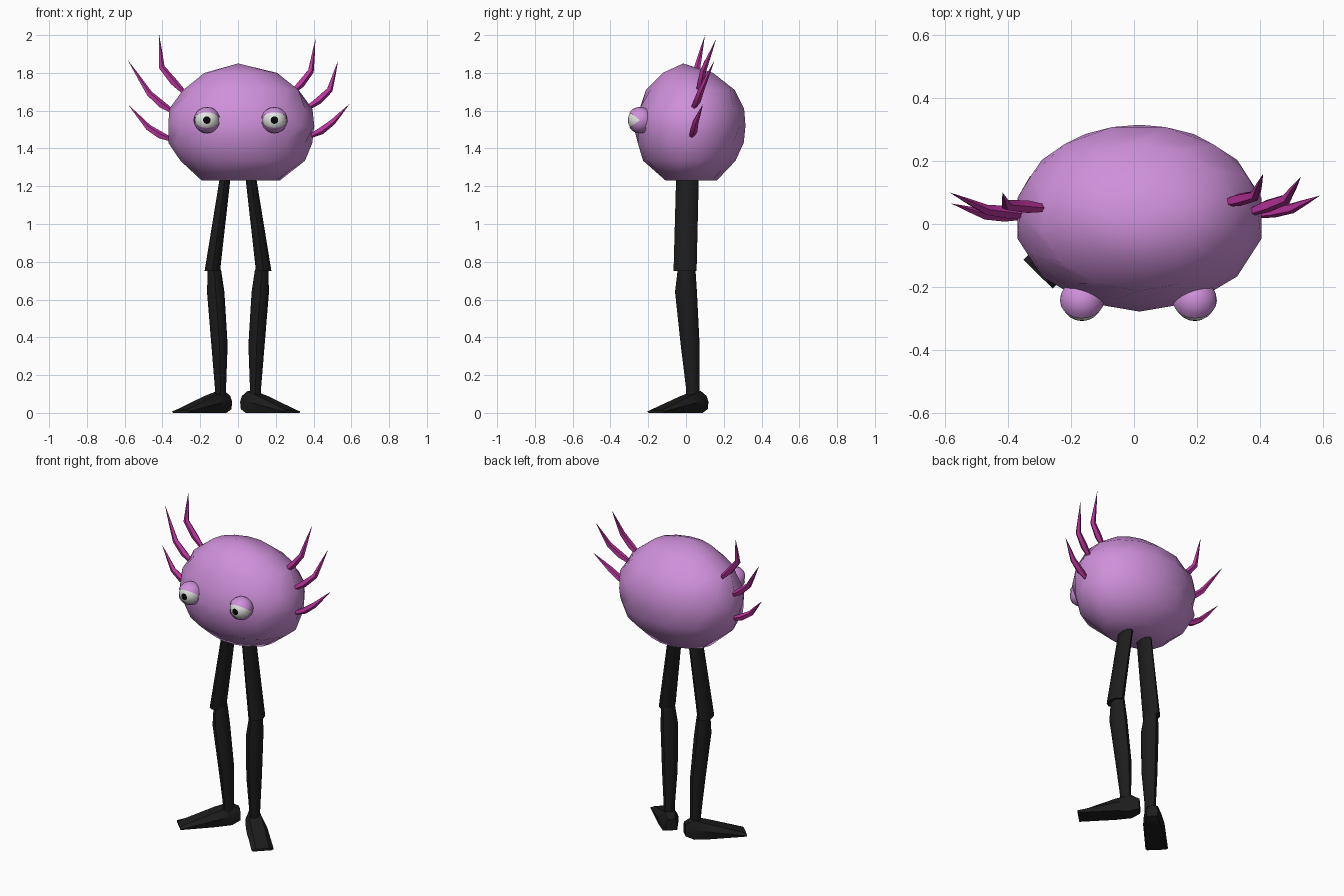
import bpy, bmesh, math
from mathutils import Vector, Matrix

if "Cube" in bpy.data.objects:
    bpy.data.objects.remove(bpy.data.objects["Cube"])


def material(name, rgb):
    m = bpy.data.materials.new(name)
    m.diffuse_color = (*rgb, 1)
    m.use_nodes = True
    m.node_tree.nodes["Principled BSDF"].inputs["Base Color"].default_value = m.diffuse_color
    return m


LILAC = material("lilac skin", (0.62, 0.28, 0.70))
MAGENTA = material("magenta gill", (0.50, 0.035, 0.34))
BLACK = material("black cloth", (0.012, 0.012, 0.012))
WHITE = material("eye white", (0.78, 0.78, 0.76))
PUPIL = material("pupil black", (0.002, 0.002, 0.002))


def finish(name, bm, mats, angle):
    bmesh.ops.recalc_face_normals(bm, faces=bm.faces)
    mesh = bpy.data.meshes.new(name)
    bm.to_mesh(mesh)
    bm.free()
    for m in mats:
        mesh.materials.append(m)
    ob = bpy.data.objects.new(name, mesh)
    bpy.context.collection.objects.link(ob)
    bpy.ops.object.select_all(action='DESELECT')
    ob.select_set(True)
    bpy.context.view_layer.objects.active = ob
    bpy.ops.object.shade_smooth_by_angle(angle=math.radians(angle))
    return ob


def loft(name, rings, mat, angle=50, tip=None):
    """Skin a list of point rings, closed by a cap or a pointed tip."""
    bm = bmesh.new()
    vs = [[bm.verts.new(p) for p in r] for r in rings]
    n = len(rings[0])
    for a, b in zip(vs, vs[1:]):
        for i in range(n):
            j = (i + 1) % n
            bm.faces.new((a[i], a[j], b[j], b[i]))
    bm.faces.new(vs[0])
    if tip is None:
        bm.faces.new(vs[-1])
    else:
        t = bm.verts.new(tip)
        for i in range(n):
            bm.faces.new((vs[-1][i], vs[-1][(i + 1) % n], t))
    return finish(name, bm, [mat], angle)


def oval(z, cx, rx, cy, ry, n, turn=0.0):
    return [(cx + rx * math.cos(2 * math.pi * (i + turn) / n),
             cy + ry * math.sin(2 * math.pi * (i + turn) / n), z) for i in range(n)]


# Round body: height with x and y extents of each ring
body = [(1.23, -0.19, 0.22, -0.11, 0.165), (1.335, -0.31, 0.36, -0.225, 0.26),
        (1.43, -0.365, 0.39, -0.26, 0.31), (1.52, -0.375, 0.41, -0.275, 0.312),
        (1.61, -0.36, 0.39, -0.25, 0.312), (1.71, -0.295, 0.325, -0.21, 0.255),
        (1.80, -0.175, 0.205, -0.125, 0.145)]
rings = [oval(z, (a + b) / 2, (b - a) / 2 * 1.01, (c + d) / 2, (d - c) / 2 * 1.01, 14, (k % 2) / 2)
         for k, (z, a, b, c, d) in enumerate(body)]
loft("body", rings, LILAC, 75, tip=(0, -0.015, 1.85))

# Eyes: white ball with a pupil at its front pole, inside two open lids
for side, x in (("left", -0.165), ("right", 0.193)):
    place = Matrix.Translation((x, -0.243, 1.55))
    bm = bmesh.new()
    bmesh.ops.create_uvsphere(bm, u_segments=16, v_segments=10, radius=0.065,
                              matrix=Matrix.Rotation(math.pi / 2, 4, 'X'))
    for f in bm.faces:
        f.material_index = int(f.calc_center_median().y < -0.061)
    bm.transform(place)
    finish(side + "_eyeball", bm, [WHITE, PUPIL], 60)

    bm = bmesh.new()
    bmesh.ops.create_uvsphere(bm, u_segments=20, v_segments=10, radius=0.07,
                              matrix=Matrix.Rotation(math.pi / 2, 4, 'Y'))
    gap = []
    for f in bm.faces:
        c = f.calc_center_median()
        if abs(math.atan2(c.z, -c.y)) < math.radians(36):
            gap.append(f)
    bmesh.ops.delete(bm, geom=gap, context='FACES')
    bm.transform(place)
    finish(side + "_eyelids", bm, [LILAC], 60)

# Gills: thin bent spikes given by base, bend and tip
gills = {
    "left_upper_gill": ((-0.28, 0.05, 1.69), (-0.405, 0.06, 1.83), (-0.417, 0.10, 2.0)),
    "left_middle_gill": ((-0.34, 0.03, 1.59), (-0.47, 0.045, 1.69), (-0.585, 0.10, 1.87)),
    "left_lower_gill": ((-0.35, 0.025, 1.445), (-0.475, 0.03, 1.51), (-0.58, 0.065, 1.63)),
    "right_upper_gill": ((0.28, 0.065, 1.69), (0.385, 0.09, 1.81), (0.41, 0.16, 1.98)),
    "right_middle_gill": ((0.36, 0.035, 1.61), (0.485, 0.08, 1.71), (0.53, 0.15, 1.865)),
    "right_lower_gill": ((0.38, 0.03, 1.465), (0.50, 0.05, 1.54), (0.59, 0.09, 1.635)),
}
for name, pts in gills.items():
    a, b, c = (Vector(p) for p in pts)
    path = [a, a.lerp(b, 0.5) + Vector((0, 0, -0.008)), b, b.lerp(c, 0.45)]
    rings = []
    for p, d, r in zip(path, (b - a, b - a, c - a, c - b), (0.012, 0.021, 0.017, 0.010)):
        d = d.normalized()
        u = Vector((0, 1, 0)).cross(d).normalized()
        v = d.cross(u)
        rings.append([p + r * (math.cos(t) * u + math.sin(t) * v)
                      for t in (2 * math.pi * i / 5 for i in range(5))])
    loft(name, rings, MAGENTA, 40, tip=c)

# Legs and feet, mirrored left to right
upper = [(0.75, 0.136, 0.041, -0.005, 0.061), (1.26, 0.066, 0.028, 0.008, 0.06)]
lower = [(0.06, 0.092, 0.028, 0.035, 0.034), (0.14, 0.093, 0.030, 0.035, 0.036),
         (0.36, 0.098, 0.043, 0.022, 0.050), (0.64, 0.118, 0.046, 0.0, 0.058),
         (0.76, 0.125, 0.035, 0.003, 0.047)]
# Foot sections: distance from heel, half width, bottom, top
foot = [(-0.02, 0.035, 0.02, 0.09), (0.03, 0.05, 0.0, 0.115),
        (0.12, 0.062, 0.0, 0.088), (0.335, 0.065, 0.0, 0.014)]
for side, s in (("left", -1), ("right", 1)):
    for part, data in (("upper_leg", upper), ("lower_leg", lower)):
        loft(f"{side}_{part}", [oval(z, s * cx, rx, cy, ry, 8) for z, cx, rx, cy, ry in data],
             BLACK, 45)
    d, w = Vector((0.7 * s, -0.714, 0)), Vector((0.714 * s, 0.7, 0))
    heel = Vector((0.07 * s - 0.01 * (s > 0) * 2, 0.08, 0))
    rings = []
    for t, hw, z0, z1 in foot:
        p = heel + d * t
        up = Vector((0, 0, 1))
        mid = z0 + (z1 - z0) * 0.55
        rings.append([p - w * hw * 0.85 + up * z0, p + w * hw * 0.85 + up * z0,
                      p + w * hw + up * mid, p + w * hw * 0.6 + up * z1,
                      p - w * hw * 0.6 + up * z1, p - w * hw + up * mid])
    loft(f"{side}_foot", rings, BLACK, 35)
